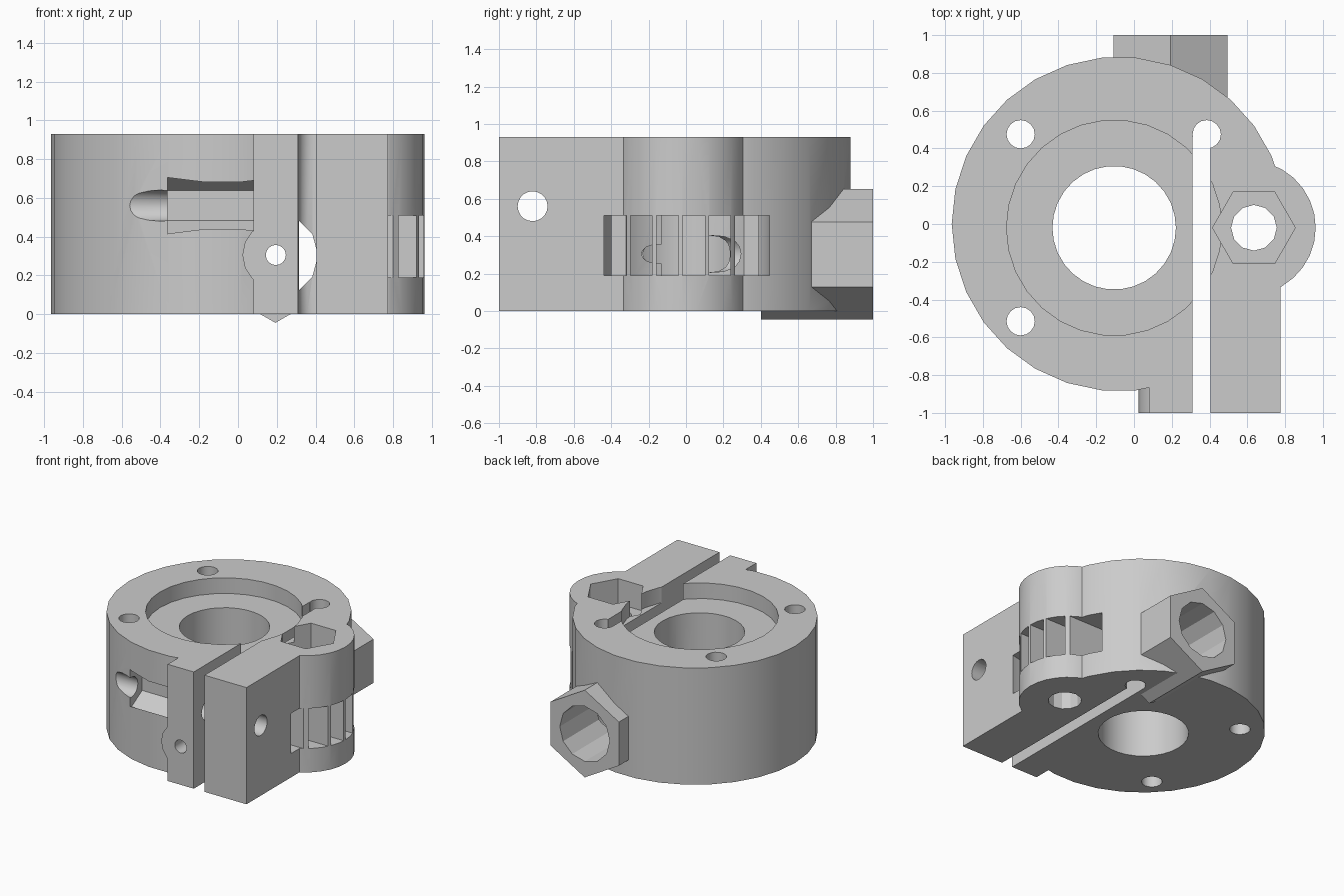
import bpy
from math import pi, radians
from mathutils import Matrix

cube = bpy.data.objects.get("Cube")
if cube:
    bpy.data.objects.remove(cube, do_unlink=True)

H = 0.93            # block height
AXIS = {"z": Matrix(), "y": Matrix.Rotation(-pi / 2, 4, "X"),
        "x": Matrix.Rotation(pi / 2, 4, "Y")}


def prism(name, axis, centre, r, length, sides=30, turn=0.0):
    """Regular prism along an axis; turn spins it, first corner on local +x."""
    bpy.ops.mesh.primitive_cylinder_add(vertices=sides, radius=r, depth=length)
    ob = bpy.context.object
    ob.name = name
    start = Matrix.Rotation(pi / 2 + radians(turn), 4, "Z")
    ob.data.transform(Matrix.Translation(centre) @ AXIS[axis] @ start)
    return ob


def span(name, axis, a, b, start, end, r, sides=30, turn=0.0):
    """Prism running from start to end; a, b locate it across the axis."""
    mid = (start + end) / 2
    centre = {"x": (mid, a, b), "y": (a, mid, b), "z": (a, b, mid)}[axis]
    return prism(name, axis, centre, r, end - start, sides, turn)


def box(name, x0, x1, y0, y1, z0, z1):
    bpy.ops.mesh.primitive_cube_add(size=1)
    ob = bpy.context.object
    ob.name = name
    ob.data.transform(
        Matrix.Translation(((x0 + x1) / 2, (y0 + y1) / 2, (z0 + z1) / 2))
        @ Matrix.Diagonal((x1 - x0, y1 - y0, z1 - z0, 1)))
    return ob


def combine(target, tool, operation):
    mod = target.modifiers.new(operation, "BOOLEAN")
    mod.operation, mod.solver, mod.object = operation, "EXACT", tool
    bpy.context.view_layer.objects.active = target
    bpy.ops.object.modifier_apply(modifier=mod.name)
    bpy.data.objects.remove(tool, do_unlink=True)


# Solid parts: round block, side boss, clamp jaws, guide boss, hex outlet
body = span("clamp_block", "z", -0.08, 0, 0, H, 0.885)
for part in (
    span("side_boss", "z", 0.605, -0.02, 0, H, 0.357),
    box("left_jaw", 0.08, 0.36, -1, -0.4, 0, H),
    box("right_jaw", 0.36, 0.775, -1, -0.2, 0, H),
    span("guide_boss", "y", 0.195, 0.305, -1, -0.5, 0.172, 16),
    span("hex_outlet", "y", 0.193, 0.303, 0.4, 1, 0.348, 6, 90),
):
    combine(body, part, "UNION")

# Wheel cavity, divided by thin ribs
cavity = span("wheel_cavity", "z", 0.635, -0.005, 0.19, 0.51, 0.455)
for y in (-0.307, -0.17, -0.03, 0.113, 0.25):
    combine(cavity, box("rib", 0.41, 1.2, y - 0.011, y + 0.011, 0.1, 0.6), "DIFFERENCE")

# Bores, slot and pockets
cutters = [
    cavity,
    span("main_bore", "z", -0.105, -0.02, -0.1, H + 0.1, 0.327),
    span("counterbore", "z", -0.105, -0.02, H - 0.125, H + 0.1, 0.57),
    box("clamp_slot", 0.31, 0.405, -1.2, 0.46, -0.1, H + 0.1),
    span("axle_hole", "z", 0.635, -0.02, -0.1, H + 0.1, 0.121, 12),
    span("axle_nut_pocket", "z", 0.635, -0.02, H - 0.2, H + 0.1, 0.219, 6),
    span("clamp_bolt_hole", "x", -0.82, 0.56, -1.2, 1.2, 0.08, 20),
    span("clamp_nut_pocket", "x", -0.82, 0.56, -0.365, 0.085, 0.156, 6),
    span("guide_hole", "y", 0.195, 0.305, -1.2, 0.7, 0.052, 16),
    span("guide_relief", "y", 0.195, 0.305, 0.1, 0.7, 0.1, 16),
    span("outlet_bore", "y", 0.193, 0.303, 0.5, 1.2, 0.22, 12),
]
for x, y in ((-0.6, 0.475), (-0.6, -0.515), (0.385, 0.475)):
    cutters.append(span("mount_hole", "z", x, y, -0.1, H + 0.1, 0.075, 16))
for cutter in cutters:
    combine(body, cutter, "DIFFERENCE")

# Plain grey material
grey = bpy.data.materials.new("plain_grey")
grey.use_nodes = True
colour = (0.6, 0.6, 0.6, 1)
grey.diffuse_color = colour
grey.node_tree.nodes["Principled BSDF"].inputs["Base Color"].default_value = colour
body.data.materials.clear()
body.data.materials.append(grey)

bpy.ops.object.select_all(action="DESELECT")
body.select_set(True)
bpy.context.view_layer.objects.active = body
bpy.ops.object.shade_smooth_by_angle(angle=radians(25))
